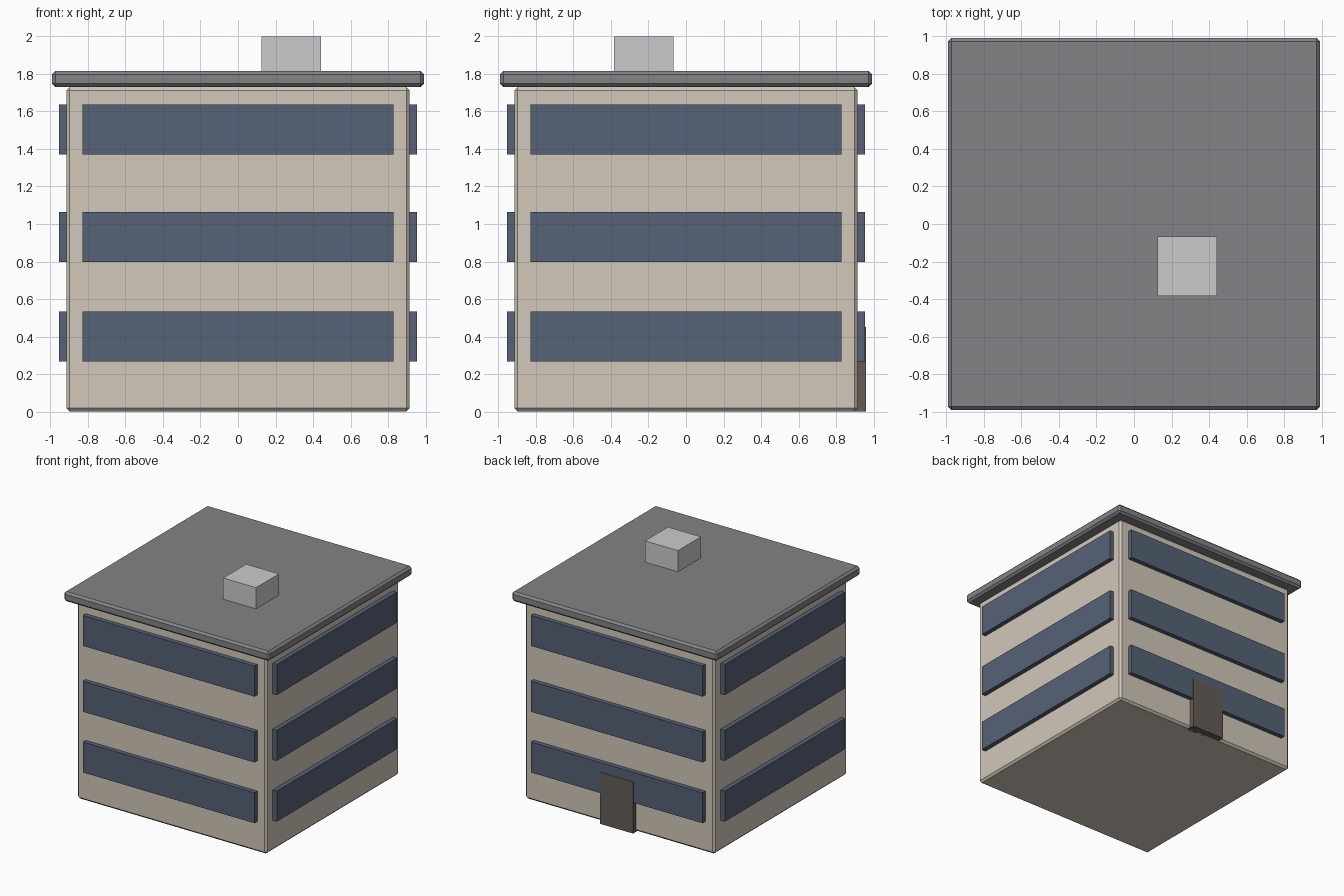
import bpy
from math import pi
from mathutils import Matrix

if "Cube" in bpy.data.objects:
    bpy.data.objects.remove(bpy.data.objects["Cube"])


def material(name, rgb):
    m = bpy.data.materials.new(name)
    m.diffuse_color = (*rgb, 1)
    m.use_nodes = True
    m.node_tree.nodes["Principled BSDF"].inputs["Base Color"].default_value = m.diffuse_color
    return m


def box(name, x, y, z, mat=None, bevel=0, turn=0):
    """Box from (min, max) pairs, optionally chamfered and turned about z."""
    bpy.ops.mesh.primitive_cube_add(size=1)
    ob = bpy.context.object
    ob.name = name
    size = [b - a for a, b in (x, y, z)]
    mid = [(a + b) / 2 for a, b in (x, y, z)]
    ob.data.transform(Matrix.Rotation(turn, 4, 'Z') @ Matrix.Translation(mid)
                      @ Matrix.Diagonal((*size, 1)))
    if mat:
        ob.data.materials.append(mat)
    if bevel:
        mod = ob.modifiers.new("chamfer", 'BEVEL')
        mod.width = bevel
        mod.segments = 1
    return ob


wall = material("wall", (0.65, 0.58, 0.49))
glass = material("glass", (0.093, 0.122, 0.181))
slate = material("slate", (0.23, 0.23, 0.245))
wood = material("wood", (0.127, 0.107, 0.093))

# Main block and overhanging flat roof
box("walls", (-0.915, 0.915), (-0.915, 0.915), (0, 1.73), wall, 0.018)
box("roof_slab", (-0.992, 0.992), (-0.992, 0.992), (1.73, 1.815), slate, 0.018)

# Ribbon windows: three floors on four sides
for floor, z in enumerate((0.40, 0.93, 1.504)):
    for i, side in enumerate(("front", "right", "back", "left")):
        box(f"window_{side}_{floor + 1}", (-0.828, 0.828), (-0.955, -0.875),
            (z - 0.133, z + 0.133), glass, turn=i * pi / 2)

# Back door and rooftop unit
box("door", (-0.16, 0.16), (0.875, 0.959), (0, 0.45), wood)
box("rooftop_unit", (0.125, 0.442), (-0.383, -0.067), (1.80, 2.0))
